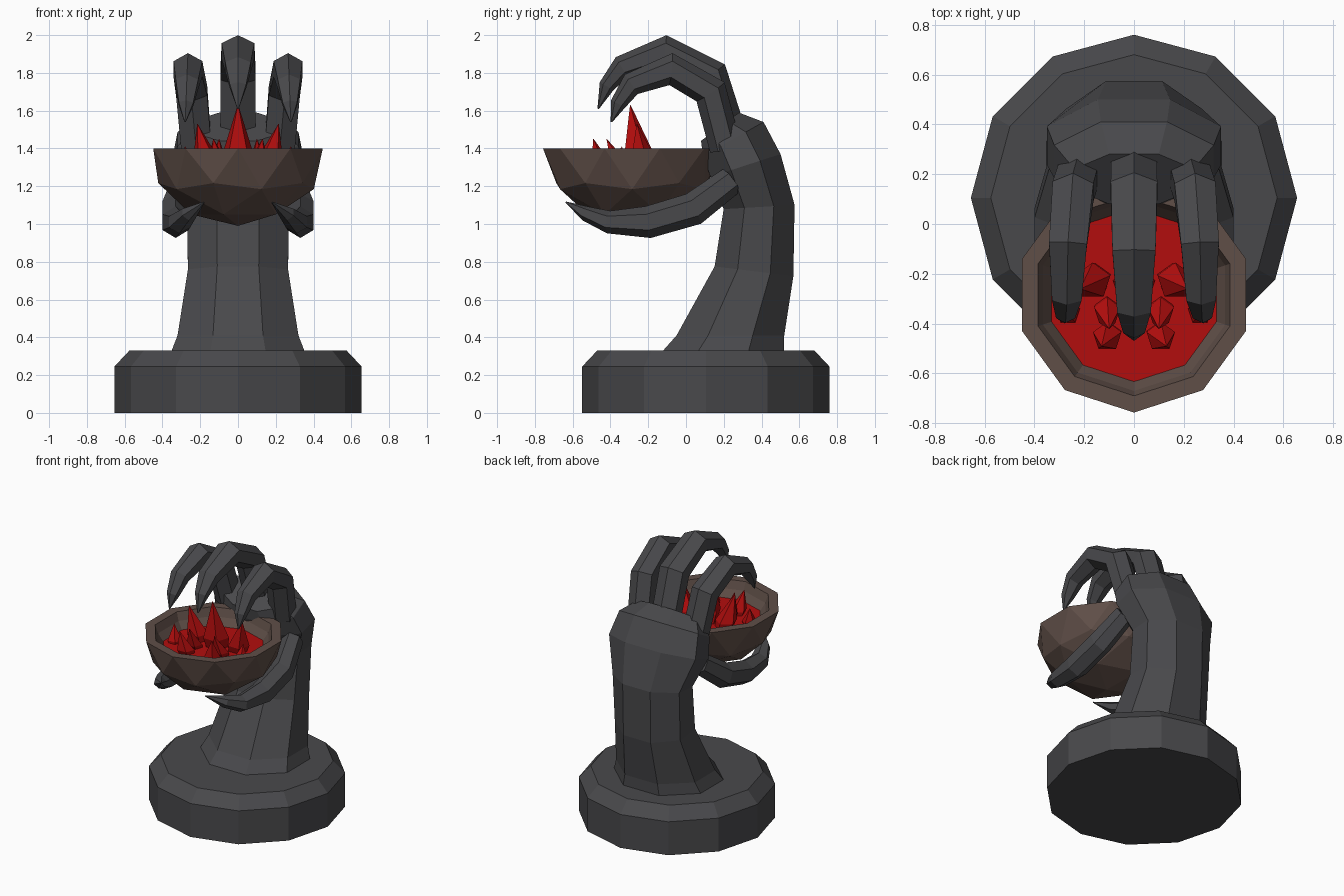
import bpy, bmesh, math
from mathutils import Vector, Matrix

if "Cube" in bpy.data.objects:
    bpy.data.objects.remove(bpy.data.objects["Cube"])


def material(name, rgb):
    m = bpy.data.materials.new(name)
    m.diffuse_color = (*rgb, 1)
    m.use_nodes = True
    m.node_tree.nodes["Principled BSDF"].inputs["Base Color"].default_value = m.diffuse_color
    return m


STONE = material("dark stone", (0.066, 0.066, 0.071))
CLAY = material("brown clay", (0.115, 0.077, 0.064))
RED = material("ember red", (0.45, 0.004, 0.004))


def finish(name, bm, mat):
    bmesh.ops.recalc_face_normals(bm, faces=bm.faces)
    me = bpy.data.meshes.new(name)
    bm.to_mesh(me)
    bm.free()
    me.materials.append(mat)
    ob = bpy.data.objects.new(name, me)
    bpy.context.collection.objects.link(ob)
    return ob


def loft(name, rings, mat):
    """Skin equal-sized rings of points and cap both ends."""
    bm = bmesh.new()
    vs = [[bm.verts.new(p) for p in r] for r in rings]
    n = len(rings[0])
    for a, b in zip(vs, vs[1:]):
        for i in range(n):
            j = (i + 1) % n
            bm.faces.new((a[i], a[j], b[j], b[i]))
    bm.faces.new(vs[0][::-1])
    bm.faces.new(vs[-1])
    return finish(name, bm, mat)


def claw(name, path, widths, heights, mat):
    """Six-sided tapering finger along a path, ridge on the outside."""
    pts = [Vector(p) for p in path]
    rings = []
    for k, p in enumerate(pts):
        t = (pts[min(k + 1, len(pts) - 1)] - pts[max(k - 1, 0)]).normalized()
        side = Vector((1, 0, 0))
        side = (side - t * side.dot(t)).normalized()
        up = side.cross(t)
        rings.append([p + side * widths[k] * math.cos(a) + up * heights[k] * math.sin(a)
                      for a in (math.radians(30 + 60 * i) for i in range(6))])
    return loft(name, rings, mat)


# twelve-sided plinth with a bevelled top
def disc(r, z, n, cy):
    return [(r * math.cos(2 * math.pi * i / n), cy + r * math.sin(2 * math.pi * i / n), z)
            for i in range(n)]


loft("plinth", [disc(0.655, 0, 12, 0.105), disc(0.655, 0.245, 12, 0.105),
                disc(0.575, 0.33, 12, 0.105)], STONE)

# forearm and palm: centre y, centre z, half depth, half width, tilt
arm = [(0.195, 0.32, 0.325, 0.355, 0), (0.235, 0.41, 0.285, 0.32, 0),
       (0.36, 0.75, 0.21, 0.265, -0.12), (0.387, 1.09, 0.188, 0.27, 0.06),
       (0.315, 1.31, 0.195, 0.35, 0.314), (0.25, 1.45, 0.184, 0.32, 0.51),
       (0.18, 1.515, 0.125, 0.24, 0.64)]
k8 = 1 / math.cos(math.pi / 8)
rings = []
for cy, cz, d, w, tilt in arm:
    ring = []
    for i in range(8):
        a = math.pi / 8 + i * math.pi / 4
        s = d * k8 * math.sin(a)
        ring.append((w * k8 * math.cos(a), cy + s * math.cos(tilt), cz + s * math.sin(tilt)))
    rings.append(ring)
loft("arm", rings, STONE)

# three curled upper fingers
W = [0.105, 0.108, 0.1, 0.078, 0.05, 0.004]
H = [0.085, 0.09, 0.085, 0.062, 0.042, 0.004]
claw("middle_finger", [(0, 0.24, 1.46), (0, 0.135, 1.79), (0, -0.11, 1.915),
                       (0, -0.34, 1.83), (0, -0.42, 1.73), (0, -0.465, 1.61)], W, H, STONE)
WS = [w * 0.88 for w in W]
for s, side in ((1, "right"), (-1, "left")):
    claw(side + "_finger", [(s * 0.22, 0.21, 1.40), (s * 0.245, 0.13, 1.70),
                            (s * 0.265, -0.08, 1.82), (s * 0.27, -0.29, 1.74),
                            (s * 0.275, -0.36, 1.635), (s * 0.28, -0.395, 1.54)], WS, H, STONE)
    # lower finger cradling the bowl
    claw(side + "_thumb", [(s * 0.28, 0.24, 1.23), (s * 0.33, 0.04, 1.08),
                           (s * 0.33, -0.20, 1.01), (s * 0.31, -0.41, 1.01),
                           (s * 0.26, -0.53, 1.055), (s * 0.18, -0.635, 1.115)],
         [0.07, 0.08, 0.08, 0.065, 0.045, 0.004], [0.075, 0.088, 0.085, 0.06, 0.04, 0.004], STONE)

# bowl: lower half of an icosphere with a hollowed top
BY, RIM, FLOOR = -0.285, 1.4, 1.28
bm = bmesh.new()
bmesh.ops.create_icosphere(bm, subdivisions=2, radius=1)
bmesh.ops.delete(bm, geom=[v for v in bm.verts if v.co.z > 0.01], context='VERTS')
bm.transform(Matrix.Translation((0, BY, RIM)) @ Matrix.Diagonal((0.472, 0.472, 0.41, 1)))
edges = [e for e in bm.edges if e.is_boundary]
for r, z in ((0.405, RIM), (0.385, 1.34), (0.345, FLOOR)):
    new = bmesh.ops.extrude_edge_only(bm, edges=edges)["geom"]
    for v in (g for g in new if isinstance(g, bmesh.types.BMVert)):
        d = Vector((v.co.x, v.co.y - BY)).normalized() * r
        v.co = (d.x, d.y + BY, z)
    edges = [g for g in new if isinstance(g, bmesh.types.BMEdge) and g.is_boundary]
bmesh.ops.contextual_create(bm, geom=edges)
finish("bowl", bm, CLAY)

# red bed filling the bowl
bed = [[(r * math.cos(a), BY + r * math.sin(a), z)
        for a in (math.radians(18 + 36 * i) for i in range(10))]
       for r, z in ((0.34, FLOOR - 0.01), (0.348, FLOOR + 0.008))]
loft("ember_bed", bed, RED)


# flame spikes: base x, base y, radius, tip x, tip y, tip z
def spike(name, bx, by, r, tx, ty, tz):
    rings = []
    for f, q in ((0, 0.8), (0.25, 1), (1, 0.02)):
        c = Vector((bx, by, FLOOR - 0.01)).lerp(Vector((tx, ty, tz)), f)
        rings.append([c + Vector((math.cos(a), math.sin(a), 0)) * r * q
                      for a in (math.radians(90 + 72 * i) for i in range(5))])
    loft(name, rings, RED)


spike("centre_flame", 0, -0.24, 0.09, 0, -0.295, 1.63)
for s, side in ((1, "right"), (-1, "left")):
    for i, (bx, by, r, tx, ty, tz) in enumerate([
            (0.15, -0.22, 0.075, 0.215, -0.26, 1.53), (0.11, -0.33, 0.055, 0.10, -0.42, 1.45),
            (0.10, -0.44, 0.06, 0.13, -0.49, 1.45), (0.26, -0.36, 0.05, 0.28, -0.34, 1.41)]):
        spike(f"{side}_flame_{i + 1}", s * bx, by, r, s * tx, ty, tz)
